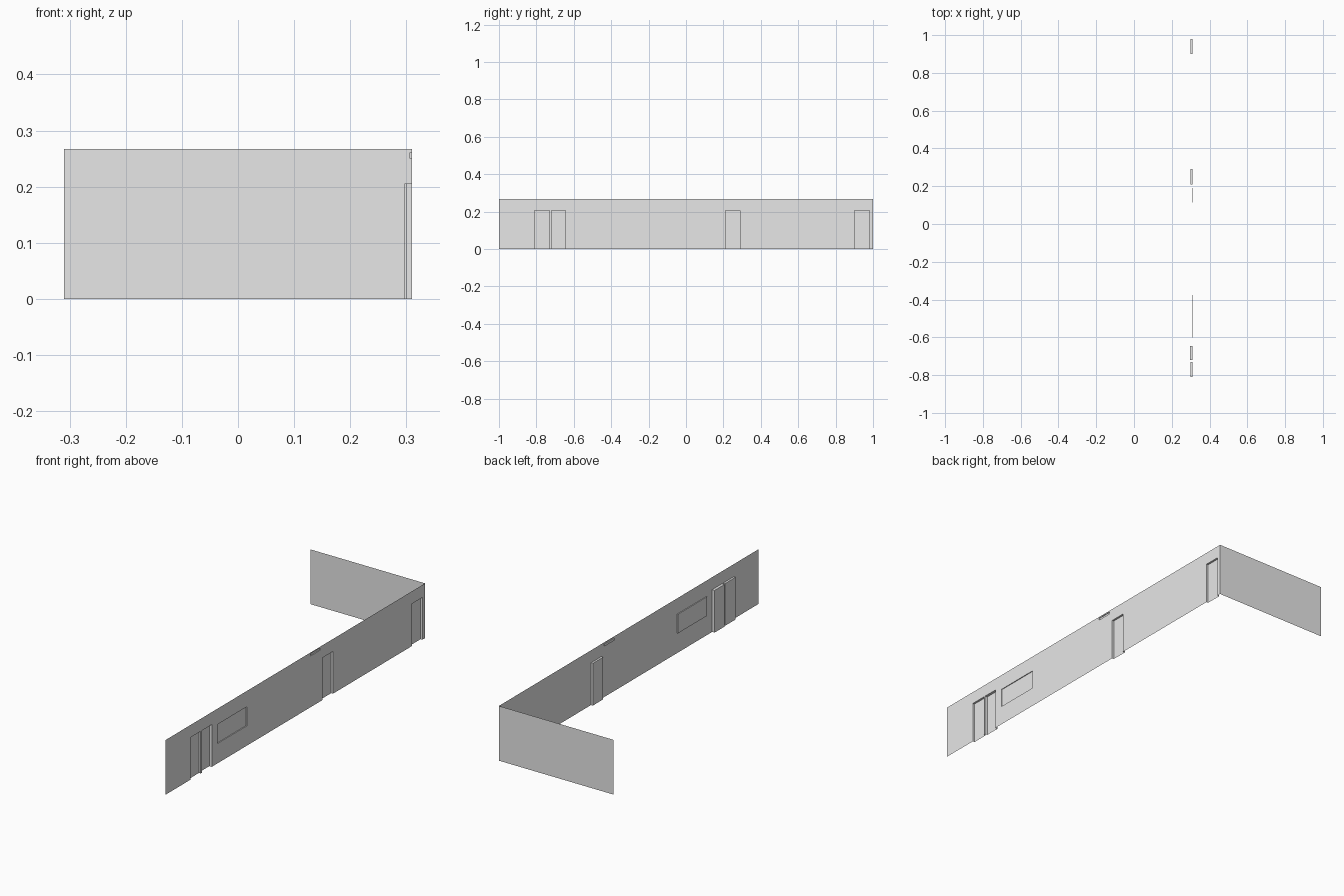
import bpy
import bmesh
from mathutils import Vector

cube = bpy.data.objects.get("Cube")
if cube:
    bpy.data.objects.remove(cube, do_unlink=True)

HALF_X, HALF_Y, HEIGHT = 0.31, 1.0, 0.267
DOOR_TOP = 0.206

# One plain grey for both walls
grey = bpy.data.materials.new("plaster_grey")
grey.use_nodes = True
grey.diffuse_color = (0.8, 0.8, 0.8, 1)
grey.node_tree.nodes["Principled BSDF"].inputs["Base Color"].default_value = (0.8, 0.8, 0.8, 1)


def sheet(bm, start, end):
    """Upright zero-thickness wall between two floor points."""
    corners = [(*start, 0), (*end, 0), (*end, HEIGHT), (*start, HEIGHT)]
    return bm.faces.new([bm.verts.new(c) for c in corners])


def finish(bm, name):
    mesh = bpy.data.meshes.new(name)
    bm.to_mesh(mesh)
    bm.free()
    mesh.materials.append(grey)
    obj = bpy.data.objects.new(name, mesh)
    bpy.context.collection.objects.link(obj)


def cut(bm, point, normal):
    geom = bm.verts[:] + bm.edges[:] + bm.faces[:]
    bmesh.ops.bisect_plane(bm, geom=geom, plane_co=point, plane_no=normal, dist=1e-5)


def push_in(bm, y0, y1, z0, z1, depth):
    """Press the wall faces inside a rectangle inward, leaving a niche."""
    inside = []
    for face in bm.faces:
        c = face.calc_center_median()
        if y0 < c.y < y1 and z0 < c.z < z1 and abs(c.x - HALF_X) < 1e-4:
            inside.append(face)
    new = bmesh.ops.extrude_face_region(bm, geom=inside)["geom"]
    old = [f for f in inside if f.is_valid]
    bmesh.ops.delete(bm, geom=old, context='FACES_ONLY')
    moved = [v for v in new if isinstance(v, bmesh.types.BMVert)]
    bmesh.ops.translate(bm, verts=moved, vec=Vector((-depth, 0, 0)))


# Openings: y start, y end, z bottom, z top, depth
niches = [
    (-0.81, -0.73, 0, DOOR_TOP, 0.010),      # front door
    (-0.72, -0.645, 0, DOOR_TOP, 0.013),     # deep door
    (0.21, 0.29, 0, DOOR_TOP, 0.010),        # middle door
    (0.90, 0.98, 0, DOOR_TOP, 0.010),        # rear door
    (-0.60, -0.375, 0.097, 0.19, 0.004),     # window
    (0.115, 0.19, 0.25, 0.261, 0.004),       # vent slot
]

# Long wall with its doors, window and slot
bm = bmesh.new()
sheet(bm, (HALF_X, -HALF_Y), (HALF_X, HALF_Y))
for y in {y for n in niches for y in n[:2]}:
    cut(bm, (0, y, 0), (0, 1, 0))
for z in {z for n in niches for z in n[2:4] if z > 0}:
    cut(bm, (0, 0, z), (0, 0, 1))
for niche in niches:
    push_in(bm, *niche)

# Doors stay open at floor level
floor = [f for f in bm.faces if all(v.co.z < 1e-5 for v in f.verts)]
bmesh.ops.delete(bm, geom=floor, context='FACES_ONLY')
finish(bm, "long_wall")

# Short wall closing the back
bm = bmesh.new()
sheet(bm, (HALF_X, HALF_Y), (-HALF_X, HALF_Y))
finish(bm, "back_wall")
